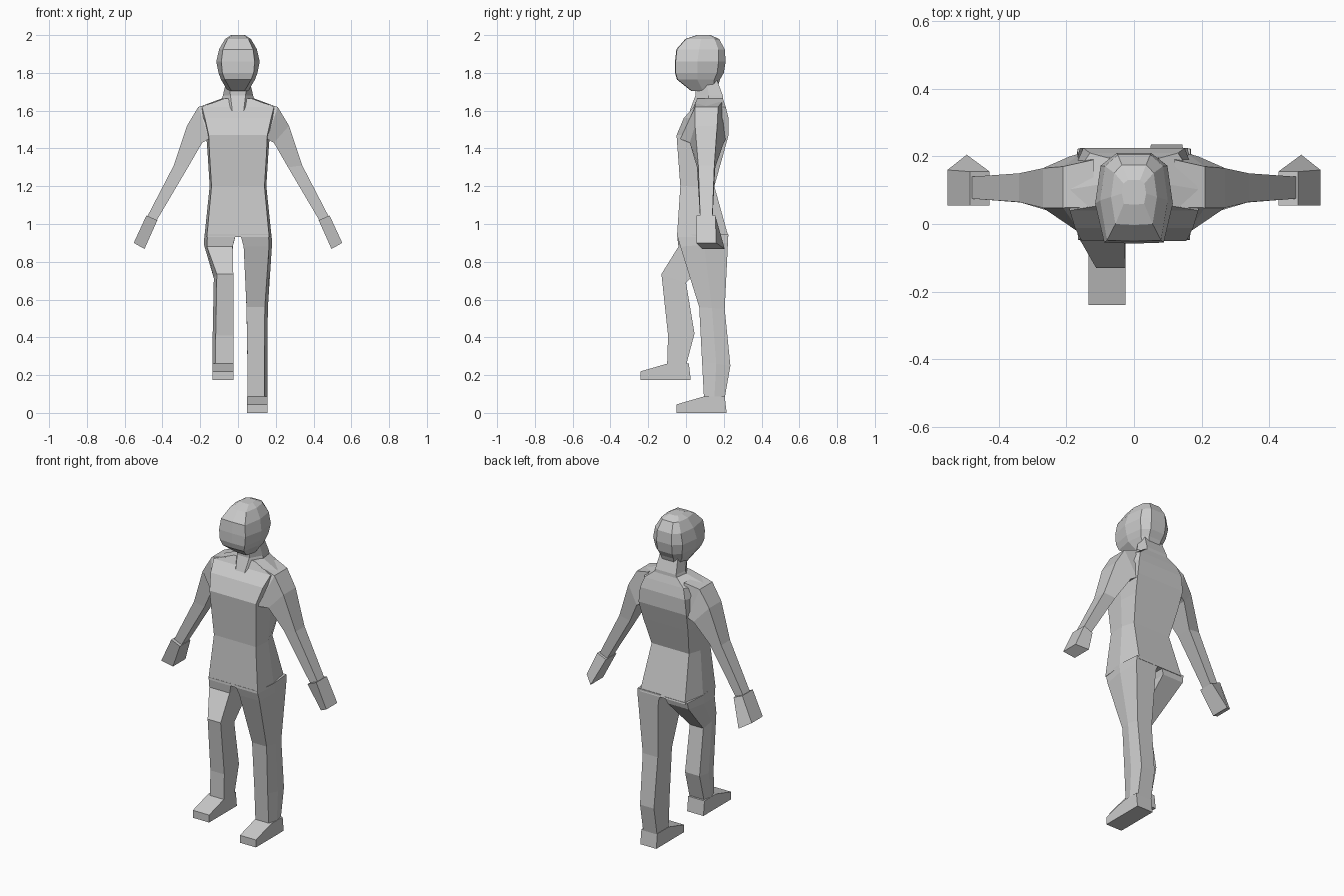
import bpy, bmesh


def loft(name, rings):
    """Skin a closed body through matching rings of points."""
    bm = bmesh.new()
    loops = [[bm.verts.new(p) for p in ring] for ring in rings]
    n = len(loops[0])
    for a, b in zip(loops, loops[1:]):
        for i in range(n):
            j = (i + 1) % n
            bm.faces.new((a[i], a[j], b[j], b[i]))
    bm.faces.new(loops[0])
    bm.faces.new(loops[-1])
    bmesh.ops.recalc_face_normals(bm, faces=bm.faces)
    mesh = bpy.data.meshes.new(name)
    bm.to_mesh(mesh)
    bm.free()
    obj = bpy.data.objects.new(name, mesh)
    bpy.context.collection.objects.link(obj)
    return obj


def body_ring(z, front, side, back, yf, ym, yb):
    """Symmetric six-sided section: half widths and depths."""
    return [(-front, yf, z), (front, yf, z), (side, ym, z),
            (back, yb, z), (-back, yb, z), (-side, ym, z)]


def leg_ring(s, x0, x1, yf, zf, yb, zb):
    """Leg section with a bulging outer edge; front and back can tilt."""
    ym, zm = (yf + yb) / 2, (zf + zb) / 2
    return [(s * x0, yf, zf), (s * (x1 - .016), yf, zf), (s * x1, ym, zm),
            (s * (x1 - .012), yb, zb), (s * x0, yb, zb)]


def arm_ring(s, xo, zo, xi, zi, fo, bo, fi, bi):
    """Four-sided section from an outer and an inner edge."""
    return [(s * xo, fo, zo), (s * xo, bo, zo), (s * xi, bi, zi), (s * xi, fi, zi)]


# torso
loft("torso", [body_ring(*r) for r in (
    (.93, .165, .178, .15, -.048, .09, .225),
    (1.20, .14, .15, .125, -.03, .075, .15),
    (1.36, .15, .16, .15, -.042, .08, .195),
    (1.47, .155, .168, .16, -.05, .08, .225),
    (1.56, .175, .20, .15, -.012, .09, .225),
    (1.62, .19, .205, .13, .04, .10, .21),
    (1.665, .07, .085, .075, .06, .12, .195))])

# neck
loft("neck", [body_ring(*r) for r in (
    (1.60, .03, .11, .085, .02, .12, .20),
    (1.68, .04, .08, .07, .05, .12, .195),
    (1.76, .05, .062, .06, .05, .11, .165))])

# head, with extra points for the rounded back of the skull
def head_ring(z, front, side, back, yf, ym, yb):
    r = body_ring(z, front, side, back, yf, ym, yb)
    yq = ym + (yb - ym) * .75
    w = side * .86
    return [r[0], (0, yf - .003, z), r[1], r[2], (w, yq, z), (back * .6, yb, z),
            (-back * .6, yb, z), (-w, yq, z), r[5]]


loft("head", [head_ring(*r) for r in (
    (1.705, .035, .055, .055, .03, .09, .16),
    (1.765, .07, .09, .07, -.045, .06, .18),
    (1.80, .083, .103, .08, -.055, .06, .20),
    (1.86, .088, .115, .085, -.055, .06, .21),
    (1.925, .08, .10, .08, -.048, .07, .205),
    (1.98, .055, .068, .06, .0, .08, .175),
    (2.0, .03, .036, .03, .06, .09, .13))])

# arms and hands
for s, side in ((-1, "right"), (1, "left")):
    loft(side + "_arm", [arm_ring(s, *r) for r in (
        (.12, 1.645, .12, 1.44, .05, .19, -.03, .20),
        (.21, 1.62, .155, 1.45, .048, .17, -.03, .21),
        (.27, 1.52, .19, 1.43, .048, .165, .02, .20),
        (.34, 1.31, .265, 1.30, .065, .15, .058, .155),
        (.48, 1.04, .43, 1.02, .075, .14, .075, .14))])
    loft(side + "_hand", [arm_ring(s, *r) for r in (
        (.485, 1.045, .427, 1.02, .055, .155, .055, .155),
        (.552, .90, .495, .868, .055, .16, .085, .205))])

# standing leg
loft("left_leg", [leg_ring(1, *r) for r in (
    (.012, .178, -.048, .945, .224, .945),
    (.03, .18, -.03, .88, .222, .90),
    (.045, .158, .07, .56, .205, .55),
    (.05, .155, .085, .27, .235, .25),
    (.05, .155, .095, .08, .205, .08))])

# lifted leg
loft("right_leg", [leg_ring(-1, *r) for r in (
    (.012, .178, -.048, .945, .224, .94),
    (.028, .18, -.04, .88, .215, .90),
    (.025, .128, -.13, .735, .0, .69),
    (.025, .134, -.095, .41, .045, .42),
    (.025, .134, -.10, .25, .0, .25))])

# feet share one side profile
profile = [(-.05, 0), (-.05, .045), (.095, .087), (.205, .087), (.215, 0)]
for name, x0, x1, dy, dz in (("left_foot", .048, .155, 0, 0),
                             ("right_foot", -.134, -.025, -.19, .175)):
    loft(name, [[(x, y + dy, z + dz) for y, z in profile] for x in (x0, x1)])
